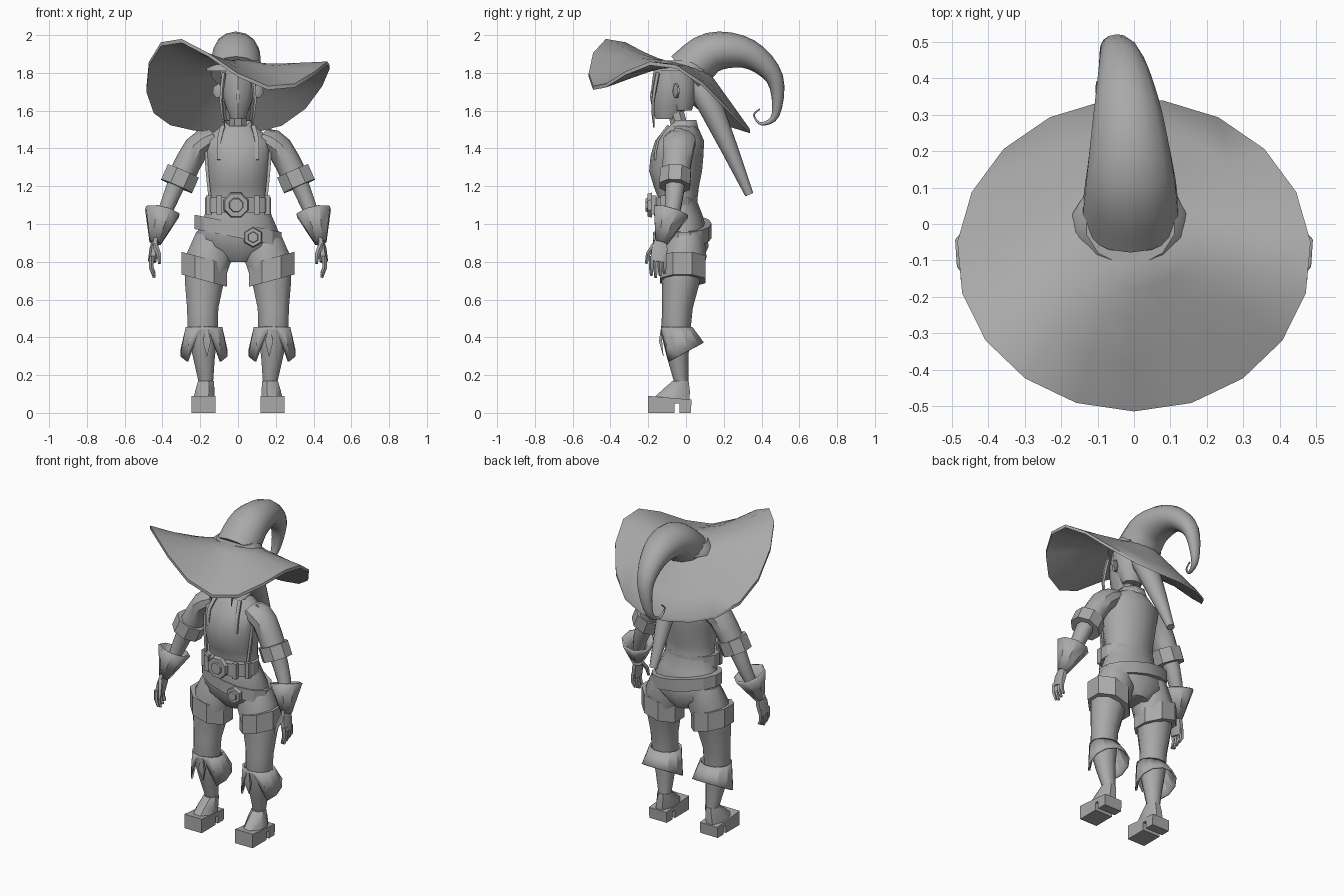
import bpy, bmesh
from math import sin, cos, pi, radians
from mathutils import Vector

cube = bpy.data.objects.get("Cube")
if cube:
    bpy.data.objects.remove(cube, do_unlink=True)

grey = bpy.data.materials.new("plain grey")
grey.use_nodes = True
grey.diffuse_color = (.4, .4, .4, 1)
grey.node_tree.nodes["Principled BSDF"].inputs["Base Color"].default_value = grey.diffuse_color

X, Y, Z = Vector((1, 0, 0)), Vector((0, 1, 0)), Vector((0, 0, 1))


def finish(name, bm, mirror=False, thickness=0, crease=40):
    """Turn the bmesh into a shaded object, optionally thickened and mirrored."""
    bmesh.ops.recalc_face_normals(bm, faces=bm.faces)
    mesh = bpy.data.meshes.new(name)
    bm.to_mesh(mesh)
    bm.free()
    mesh.materials.append(grey)
    obj = bpy.data.objects.new(name, mesh)
    bpy.context.collection.objects.link(obj)
    bpy.ops.object.select_all(action="DESELECT")
    obj.select_set(True)
    bpy.context.view_layer.objects.active = obj
    bpy.ops.object.shade_smooth_by_angle(angle=radians(crease))
    if thickness:
        obj.modifiers.new("thickness", "SOLIDIFY").thickness = thickness
    if mirror:
        obj.modifiers.new("both_sides", "MIRROR")


def skin(bm, rows, caps=True):
    """Join neighbouring rings of vertices with quads."""
    count = len(rows[0])
    for low, high in zip(rows, rows[1:]):
        for i in range(count):
            j = (i + 1) % count
            bm.faces.new((low[i], low[j], high[j], high[i]))
    if caps:
        bm.faces.new(rows[0])
        bm.faces.new(rows[-1])


def sample(path, steps):
    """Evenly sample a smooth curve through the path points."""
    pts = [Vector(p) for p in path]
    pts = [2 * pts[0] - pts[1]] + pts + [2 * pts[-1] - pts[-2]]
    spans = len(path) - 1
    result = []
    for k in range(steps):
        s = k * spans / (steps - 1)
        i = min(int(s), spans - 1)
        t = s - i
        a, b, c, d = pts[i:i + 4]
        result.append(b + (c - a) * t / 2 + (a - b * 2.5 + c * 2 - d / 2) * t ** 2
                      + (b * 3 - a - c * 3 + d) * t ** 3 / 2)
    return result


def tube(name, path, widths, depths=None, ratio=1, sides=8, across=None, mirror=False,
         lean=0, hem=None, thickness=0, crease=40):
    """Rings along a path: level by default, square to the path when across is given."""
    bm = bmesh.new()
    depths = depths or [w * ratio for w in widths]
    centres = sample(path, len(widths))
    last = len(widths) - 1
    rows = []
    for k, centre in enumerate(centres):
        u, v = X, Y
        if across:
            along = (centres[min(k + 1, last)] - centres[max(k - 1, 0)]).normalized()
            u = (across - along * across.dot(along)).normalized()
            v = along.cross(u)
        row = []
        for i in range(sides):
            a = 2 * pi * (i + .5) / sides
            p = centre + u * widths[k] * cos(a) + v * depths[k] * sin(a)
            p.z += lean * (p.x - centre.x)
            if hem:
                p.z += hem(a) * k / last
            row.append(bm.verts.new(p))
        rows.append(row)
    skin(bm, rows, caps=not thickness)
    finish(name, bm, mirror, thickness, crease)


def brim_height(a):
    """Wavy edge: low at the back, raised at both sides, highest at the front right."""
    return (1.726 - .18 * sin(a) + .078 * cos(2 * a) + .075 * sin(2 * a)
            + .05 * cos(3 * a) - .03 * sin(3 * a))


# Hat brim: sloping rings out to the wavy edge and back along the underside
bm = bmesh.new()
rows = []
segments = 19
spread = [0, .15, .35, .65, 1]
for drop, steps in ((0, spread), (.02, reversed(spread))):
    for t in steps:
        row = []
        for i in range(segments):
            a = 2 * pi * i / segments - pi / 2
            inner = Vector((cos(a) * .12, sin(a) * .12, 1.84 - sin(a) * .03))
            outer = Vector((cos(a) * .487, sin(a) * .43 - .085, brim_height(a)))
            p = inner.lerp(outer, t)
            if outer.z > inner.z:
                p.z = inner.z + (outer.z - inner.z) * t ** 1.4
            row.append(bm.verts.new(p - Z * drop))
        rows.append(row)
skin(bm, rows)
finish("hat_brim", bm, crease=45)

# Hat crown: bent horn ending in a thin curl, with a band at its foot
curl = [(-.01, 0, 1.8), (-.01, .14, 1.91), (-.02, .33, 1.9), (-.04, .47, 1.77),
        (-.07, .475, 1.58), (-.09, .4, 1.53), (-.1, .36, 1.575), (-.1, .39, 1.61)]
radii = [.13 * cos(k / 28 * pi / 2) ** 4 + .005 for k in range(29)]
tube("hat_horn", curl, radii, ratio=.87, sides=14, across=X)
tube("hat_band", [(-.01, -.01, 1.81), (-.01, 0, 1.865)], [.165, .155, .125], ratio=.9, sides=12)

# Head, face and hair
tube("head", [(0, -.1, 1.555), (0, -.07, 1.7), (0, -.06, 1.82)],
     [.04, .07, .09, .095, .09], [.06, .1, .115, .115, .11], sides=10)
tube("nose", [(0, -.18, 1.71), (0, -.18, 1.64)], [.007, .016, .007], sides=4)
tube("ear", [(.08, -.06, 1.7), (.13, -.04, 1.71)], [.03, .045, .02], ratio=.4, sides=6,
     across=Z, mirror=True)
tube("hair_cap", [(0, -.02, 1.6), (0, -.05, 1.81)], [.06, .09, .1, .1], [.05, .085, .1, .1], sides=10)
tube("hair_strand", [(.075, -.15, 1.8), (.09, -.175, 1.65), (.07, -.17, 1.51)],
     [.012, .012, .01, .008, .003], sides=5, across=X, mirror=True)
tube("ponytail", [(0, .03, 1.78), (0, .14, 1.6), (0, .335, 1.155)],
     [.05, .07, .07, .05, .025], ratio=.9, sides=10, across=X)

# Torso, neck, collar and vest trim
tube("torso", [(0, 0, .8), (0, -.03, 1.04), (0, -.055, 1.28), (0, -.02, 1.52)],
     [.08, .21, .22, .185, .16, .16, .17, .18, .19, .09],
     [.08, .13, .13, .12, .1, .12, .14, .14, .13, .08], sides=14)
tube("neck", [(0, -.03, 1.5), (0, -.06, 1.62)], [.05, .045])
tube("collar", [(0, -.02, 1.5), (0, -.02, 1.55)], [.1, .085], ratio=.95, thickness=.015,
     hem=lambda a: -.04 if sin(a) < -.9 else 0)
tube("vest_strap", [(.08, -.095, 1.52), (.1, -.15, 1.44), (.1, -.165, 1.34)],
     [.016] * 5, ratio=.5, sides=4, across=X, mirror=True)
tube("vest_seam", [(.17, -.08, 1.45), (.165, -.1, 1.3), (.15, -.11, 1.15)],
     [.011] * 5, sides=4, across=X, mirror=True)


def band(name, centre, width, half_height, **options):
    """Level strap wrapped around the body."""
    rise = Z * half_height
    tube(name, [Vector(centre) - rise, Vector(centre) + rise], [width, width], crease=25, **options)


def buckle(name, centre, radius, sides):
    """Many-sided plate with a smaller raised plate on it."""
    centre = Vector(centre)
    middle = centre - Y * .025
    tube(name, [centre, middle], [radius, radius * .9], sides=sides, across=X)
    tube(name + "_centre", [middle, middle - Y * .01], [radius * .55, radius * .5], sides=sides, across=X)


# Belts and buckles
band("waist_belt", (0, -.065, 1.1), .18, .04, ratio=.7, sides=14)
band("hip_belt", (0, -.01, .965), .235, .038, ratio=.62, sides=14, lean=-.2)
buckle("waist_buckle", (-.01, -.18, 1.1), .072, 8)
buckle("hip_buckle", (.08, -.14, .93), .055, 6)
for x, y in ((.1, -.17), (.155, -.12)):
    tube("belt_loop", [(x, y, 1.05), (x, y, 1.15)], [.02, .02], sides=4, mirror=True)

# Arms: sleeve, outer strip, turned-up cuff, forearm
tube("sleeve", [(.13, -.03, 1.46), (.22, -.04, 1.4), (.3, -.055, 1.25)],
     [.08, .09, .085, .08, .075], [.05, .07, .07, .07, .07], sides=10, across=Y, mirror=True)
tube("sleeve_strip", [(.17, -.04, 1.5), (.26, -.045, 1.43), (.345, -.055, 1.28)],
     [.028] * 5, ratio=.35, sides=4, across=Y, mirror=True)
tube("sleeve_cuff", [(.29, -.055, 1.28), (.325, -.06, 1.2)], [.088, .088], ratio=1.1,
     across=Y, mirror=True, crease=25)
tube("forearm", [(.31, -.055, 1.25), (.38, -.07, 1.08), (.43, -.12, .92)],
     [.058, .052, .045, .036, .03], ratio=.93, across=Y, mirror=True, crease=50)

# Gloves: flared gauntlet, palm, fingers
tube("gauntlet", [(.438, -.13, .9), (.4, -.08, 1.065)], [.034, .068, .102], ratio=.97,
     across=Y, mirror=True, thickness=.012, crease=25)
tube("palm", [(.435, -.13, .93), (.455, -.15, .8)], [.034, .048, .044], ratio=.5,
     sides=6, across=Y, mirror=True)
for i in range(4):
    y = -.183 + i * .023
    tip = .715 + abs(i - 1) * .012
    tube("finger", [(.457, y, .83), (.459, y, .77), (.443, y, tip)], [.013, .013, .008],
         sides=5, across=Y, mirror=True)
tube("thumb", [(.44, -.165, .89), (.42, -.2, .84), (.415, -.21, .79)], [.016, .013, .008],
     sides=5, across=Y, mirror=True)

# Legs, thigh bands, boots
tube("leg", [(.125, 0, .96), (.178, -.028, .69), (.187, -.055, .42), (.17, -.025, .16)],
     [.1, .132, .108, .087, .083, .06, .04], ratio=.93, sides=10, mirror=True)
band("thigh_band", (.178, -.018, .76), .13, .06, lean=.27, mirror=True)
tube("boot_cuff", [(.18, -.05, .455), (.18, -.015, .315)], [.1, .115, .13], ratio=.87,
     sides=12, mirror=True, thickness=.012, crease=25,
     hem=lambda a: .1 if sin(a) < -.9 else sin(a) * .06)
tube("cuff_leaf", [(.165, -.12, .3), (.165, -.135, .38), (.165, -.13, .46)],
     [.003, .03, .003], ratio=.4, sides=4, across=X, mirror=True)
tube("shoe_upper", [(.18, -.08, .07), (.17, -.028, .17)], [.062, .055, .045],
     [.108, .08, .045], mirror=True)

# Soles: side profile with a heel gap, pushed across the foot
profile = [(-.2, 0), (-.06, 0), (-.06, .05), (-.035, .05), (-.035, 0), (.025, 0), (.03, .07), (-.2, .09)]
bm = bmesh.new()
skin(bm, [[bm.verts.new((x, y, z)) for y, z in profile] for x in (.12, .245)])
finish("shoe_sole", bm, mirror=True, crease=20)
